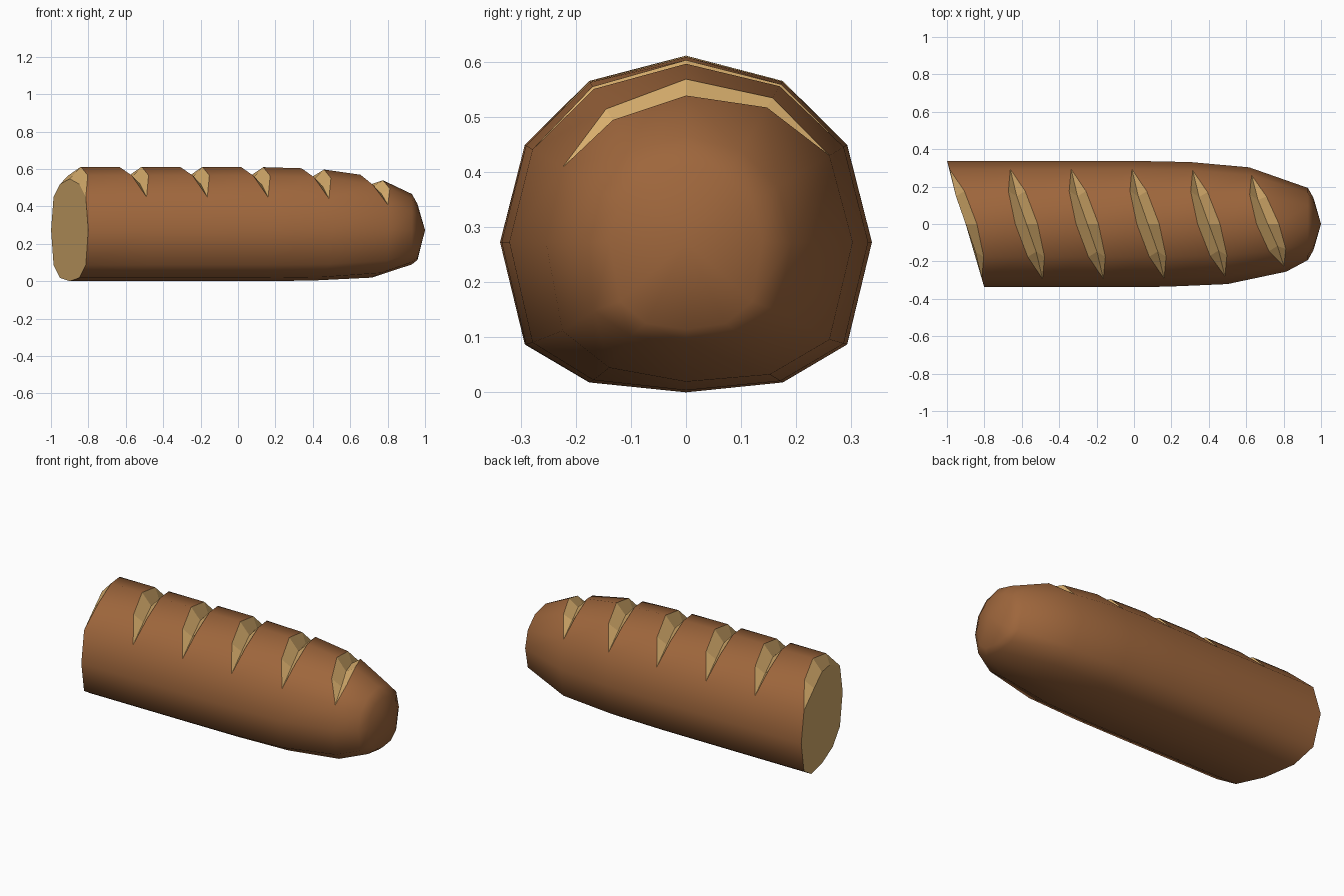
import bpy, bmesh

if "Cube" in bpy.data.objects:
    bpy.data.objects.remove(bpy.data.objects["Cube"])

# Half cross-section from top to bottom (y, z); mirrored to a 12-sided loop
HALF = [(0, .612), (.176, .566), (.293, .45), (.338, .273), (.293, .087), (.176, .018), (0, 0)]
PROFILE = HALF + [(-y, z) for y, z in HALF[-2:0:-1]]
N = len(PROFILE)
MID = .273
SHEAR = -.294
# Taper along x: (x, upper/side scale, lower scale)
TAPER = [(-2, 1, 1), (-.03, 1, 1), (.17, .992, 1), (.34, .976, .99), (.5, .95, .98),
         (.64, .885, .95), (.73, .82, .925), (.81, .76, .86), (.93, .57, .67), (.96, .41, .58)]
SLASHES = [-.9, -.575, -.25, .075, .4, .715]
WIDTH = {0: .06, 1: .045, N - 1: .045}    # half width of a slash at each profile point
DEPTH = {0: .81, 1: .84, N - 1: .84}      # inward scale at the slash bottom


def taper(x):
    for a, b in zip(TAPER, TAPER[1:]):
        if x <= b[0]:
            t = (x - a[0]) / (b[0] - a[0])
            return a[1] + (b[1] - a[1]) * t, a[2] + (b[2] - a[2]) * t
    return TAPER[-1][1:]


def material(name, rgb):
    m = bpy.data.materials.new(name)
    m.diffuse_color = (*rgb, 1)
    m.use_nodes = True
    m.node_tree.nodes["Principled BSDF"].inputs["Base Color"].default_value = m.diffuse_color
    return m


bm = bmesh.new()


def point(x, j, inner=1.0, shear=SHEAR):
    y, z = PROFILE[j]
    x += shear * y
    s, low = taper(x)
    dz = z - MID
    return bm.verts.new((x, y * s * inner, MID + dz * inner * (s if dz > 0 else low)))


def face(verts, mat):
    unique = list(dict.fromkeys(verts))
    if len(unique) > 2:
        bm.faces.new(unique).material_index = mat


def strip(a, b, mat):
    for j in range(N):
        k = (j + 1) % N
        if mat == 0 or a[j] != b[j] or a[k] != b[k]:
            face([a[j], a[k], b[k], b[j]], mat)


# Crust strips between slashes, crumb walls inside each V-shaped slash
previous = None
for i, c in enumerate(SLASHES):
    left, bottom, right = [], [], []
    for j in range(N):
        if j in WIDTH:
            w = WIDTH[j]
            left.append(point(c - w, j) if i else None)
            bottom.append(point(c, j, DEPTH[j]))
            right.append(point(c + w, j))
        else:
            v = point(c, j)
            left.append(v)
            bottom.append(v)
            right.append(v)
    if i:
        strip(previous, left, 0)
        strip(left, bottom, 1)
    else:
        face(bottom, 1)                   # sliced end
    strip(bottom, right, 1)
    previous = right

# Rounded tip
for x in (.93, .96):
    ring = [point(x, j, shear=0) for j in range(N)]
    strip(previous, ring, 0)
    previous = ring
apex = bm.verts.new((1, 0, MID))
for j in range(N):
    face([previous[j], previous[(j + 1) % N], apex], 0)

bmesh.ops.recalc_face_normals(bm, faces=bm.faces)
for f in bm.faces:
    f.smooth = f.material_index == 0
for e in bm.edges:
    e.smooth = all(f.material_index == 0 for f in e.link_faces)

mesh = bpy.data.meshes.new("bread_loaf")
bm.to_mesh(mesh)
bm.free()
mesh.materials.append(material("brown crust", (.342, .133, .045)))
mesh.materials.append(material("pale crumb", (.70, .43, .155)))
loaf = bpy.data.objects.new("bread_loaf", mesh)
bpy.context.collection.objects.link(loaf)
